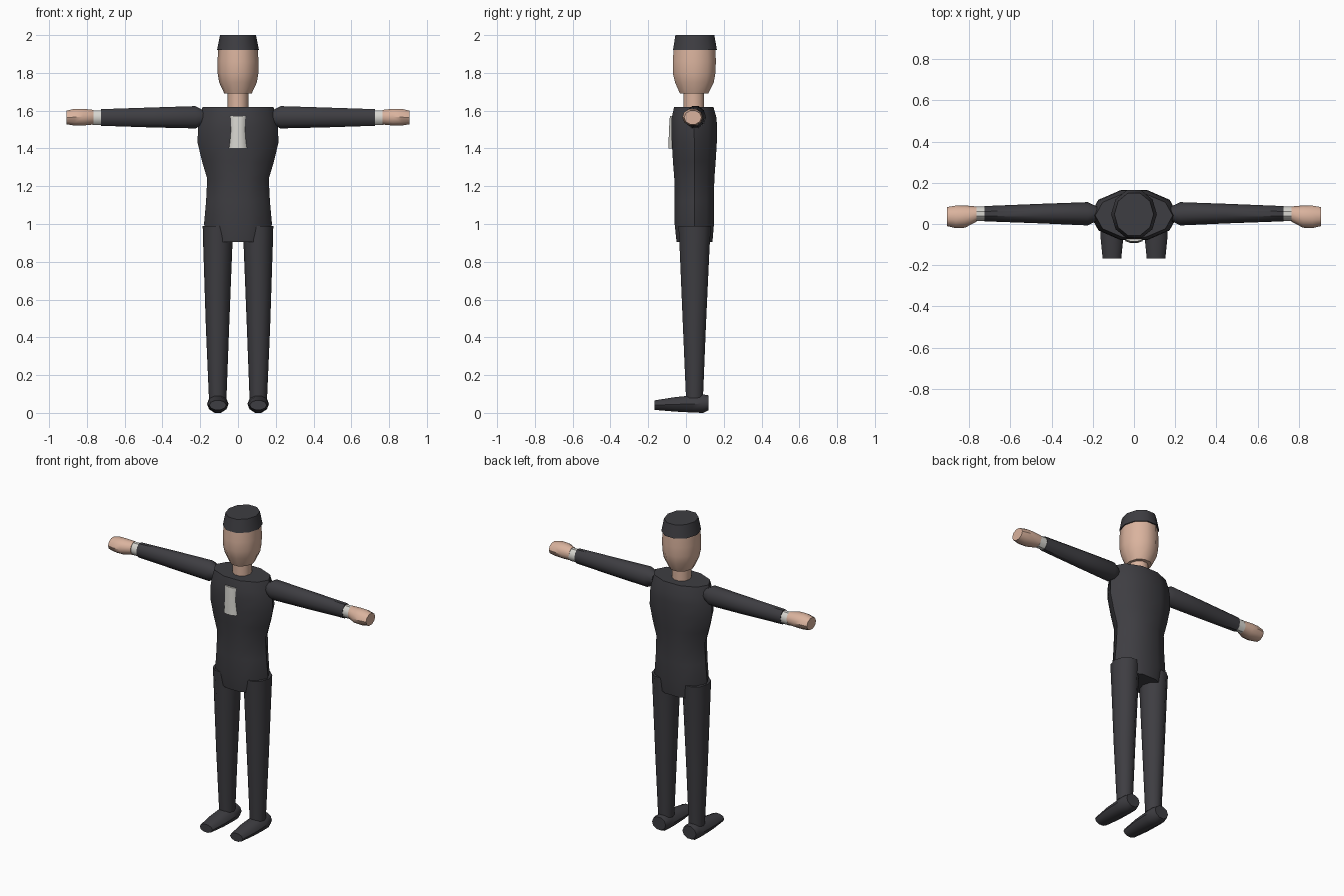
import bpy, bmesh, math


def material(name, rgb):
    m = bpy.data.materials.new(name)
    m.diffuse_color = (*rgb, 1)
    return m


CLOTH = material("charcoal cloth", (0.048, 0.047, 0.054))
SKIN = material("skin", (0.70, 0.45, 0.34))
WHITE = material("white linen", (0.68, 0.67, 0.63))
SIDES = 10


def loft(name, mat, axis, rings):
    """Capped tube along an axis; each ring = (t, a_min, a_max, b_min, b_max)."""
    bm = bmesh.new()
    loops = []
    for t, a0, a1, b0, b1 in rings:
        loop = []
        for i in range(SIDES):
            w = 2 * math.pi * i / SIDES
            a = (a0 + a1) / 2 + (a1 - a0) / 2 * math.cos(w)
            b = (b0 + b1) / 2 + (b1 - b0) / 2 * math.sin(w) / math.sin(math.radians(72))
            co = {"x": (t, a, b), "y": (a, t, b), "z": (a, b, t)}[axis]
            loop.append(bm.verts.new(co))
        loops.append(loop)
    for lo, hi in zip(loops, loops[1:]):
        for i in range(SIDES):
            j = (i + 1) % SIDES
            bm.faces.new((lo[i], lo[j], hi[j], hi[i]))
    bm.faces.new(loops[0])
    bm.faces.new(loops[-1])
    bmesh.ops.recalc_face_normals(bm, faces=bm.faces)
    me = bpy.data.meshes.new(name)
    bm.to_mesh(me)
    bm.free()
    me.materials.append(mat)
    ob = bpy.data.objects.new(name, me)
    bpy.context.collection.objects.link(ob)
    bpy.ops.object.select_all(action="DESELECT")
    ob.select_set(True)
    bpy.context.view_layer.objects.active = ob
    bpy.ops.object.shade_smooth_by_angle(angle=math.radians(40))
    return ob


def paired(name, mat, axis, rings):
    """Right-hand part plus its mirrored twin."""
    ob = loft(name, mat, axis, rings)
    mod = ob.modifiers.new("mirror", "MIRROR")
    mod.use_axis[0] = True


# Torso
loft("torso", CLOTH, "z", [
    (0.905, -0.155, 0.155, -0.05, 0.14),
    (1.00, -0.18, 0.18, -0.06, 0.148),
    (1.12, -0.169, 0.169, -0.06, 0.148),
    (1.24, -0.163, 0.163, -0.062, 0.15),
    (1.33, -0.19, 0.19, -0.069, 0.157),
    (1.43, -0.214, 0.214, -0.075, 0.163),
    (1.51, -0.212, 0.212, -0.078, 0.164),
    (1.56, -0.203, 0.203, -0.076, 0.162),
    (1.62, -0.188, 0.188, -0.063, 0.145)])

# Shirt front
loft("shirt_front", WHITE, "z", [
    (1.40, -0.05, 0.05, -0.093, -0.045),
    (1.44, -0.046, 0.046, -0.092, -0.045),
    (1.50, -0.042, 0.042, -0.09, -0.045),
    (1.55, -0.044, 0.044, -0.087, -0.045),
    (1.572, -0.048, 0.048, -0.085, -0.045)])

# Neck, head and cap
loft("neck", SKIN, "z", [
    (1.58, -0.055, 0.055, -0.012, 0.096),
    (1.70, -0.055, 0.055, -0.012, 0.096)])
loft("head", SKIN, "z", [
    (1.69, -0.072, 0.072, -0.032, 0.118),
    (1.75, -0.1, 0.1, -0.058, 0.147),
    (1.80, -0.108, 0.108, -0.07, 0.156),
    (1.86, -0.109, 0.109, -0.07, 0.158),
    (1.93, -0.104, 0.104, -0.065, 0.156)])
loft("cap", CLOTH, "z", [
    (1.92, -0.111, 0.111, -0.069, 0.164),
    (2.00, -0.095, 0.095, -0.056, 0.15)])

# Arms
paired("sleeve", CLOTH, "x", [
    (0.18, 0.015, 0.085, 1.53, 1.60),
    (0.225, -0.007, 0.106, 1.506, 1.624),
    (0.45, 0.003, 0.098, 1.511, 1.617),
    (0.725, 0.013, 0.087, 1.52, 1.608)])
paired("cuff", WHITE, "x", [
    (0.715, 0.015, 0.085, 1.525, 1.602),
    (0.77, 0.015, 0.085, 1.525, 1.602)])
paired("hand", SKIN, "x", [
    (0.765, 0.011, 0.085, 1.527, 1.604),
    (0.82, -0.018, 0.09, 1.521, 1.61),
    (0.865, -0.02, 0.089, 1.521, 1.61),
    (0.908, -0.01, 0.082, 1.528, 1.60)])

# Legs
paired("trouser_leg", CLOTH, "z", [
    (0.08, 0.061, 0.154, 0.0, 0.09),
    (0.45, 0.047, 0.17, -0.016, 0.105),
    (0.88, 0.03, 0.184, -0.034, 0.125),
    (0.99, 0.028, 0.187, -0.04, 0.132)])

# Shoes
paired("shoe", CLOTH, "y", [
    (-0.168, 0.062, 0.152, 0.016, 0.066),
    (-0.06, 0.051, 0.163, 0.007, 0.083),
    (0.035, 0.05, 0.164, 0.002, 0.093),
    (0.09, 0.052, 0.162, 0.0, 0.098),
    (0.12, 0.059, 0.155, 0.014, 0.093)])
